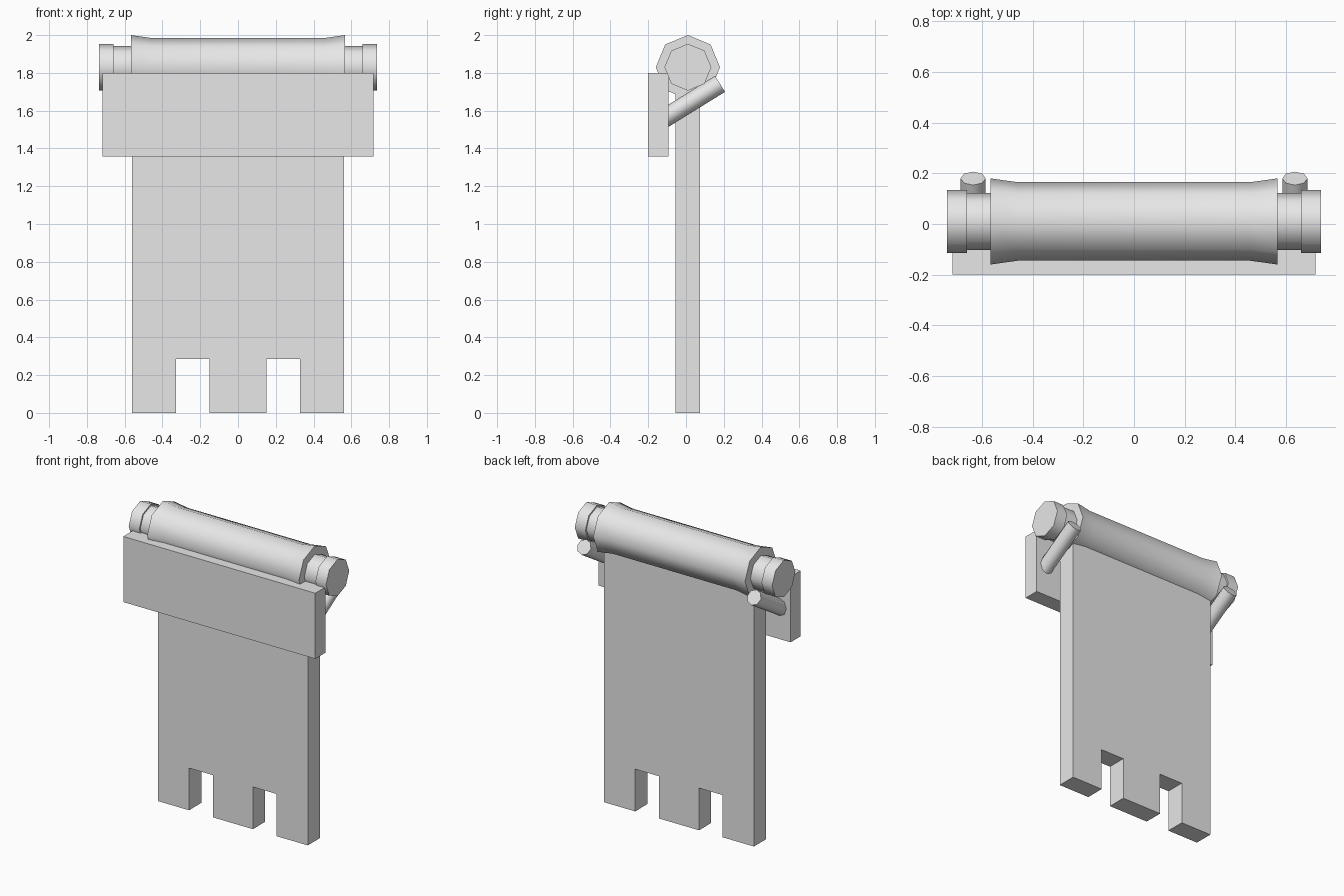
import bpy, bmesh, math
from mathutils import Matrix, Vector

cube = bpy.data.objects.get("Cube")
if cube:
    bpy.data.objects.remove(cube, do_unlink=True)

grey = bpy.data.materials.new("plain grey")
grey.use_nodes = True
COLOUR = (0.8, 0.8, 0.8, 1)
grey.diffuse_color = COLOUR
grey.node_tree.nodes["Principled BSDF"].inputs["Base Color"].default_value = COLOUR


def finish(name, bm):
    """Turn a bmesh into a smooth-shaded object with sharp corners."""
    bmesh.ops.recalc_face_normals(bm, faces=bm.faces)
    mesh = bpy.data.meshes.new(name)
    bm.to_mesh(mesh)
    bm.free()
    mesh.materials.append(grey)
    obj = bpy.data.objects.new(name, mesh)
    bpy.context.collection.objects.link(obj)
    bpy.ops.object.select_all(action="DESELECT")
    obj.select_set(True)
    bpy.context.view_layer.objects.active = obj
    bpy.ops.object.shade_smooth_by_angle(angle=math.radians(60))
    return obj


def lathe(name, profile, matrix, sides=8):
    """Spin (position, radius) pairs around the local x axis and cap the ends."""
    bm = bmesh.new()
    rings = []
    for x, r in profile:
        ring = []
        for i in range(sides):
            a = math.tau * i / sides
            ring.append(bm.verts.new(matrix @ Vector((x, r * math.cos(a), r * math.sin(a)))))
        rings.append(ring)
    for a, b in zip(rings, rings[1:]):
        for i in range(sides):
            j = (i + 1) % sides
            bm.faces.new((a[i], a[j], b[j], b[i]))
    bm.faces.new(rings[0])
    bm.faces.new(rings[-1])
    return finish(name, bm)


def slab(name, outline, y0, y1):
    """Extrude an x-z outline from y0 to y1."""
    bm = bmesh.new()
    face = bm.faces.new([bm.verts.new((x, y0, z)) for x, z in outline])
    new = bmesh.ops.extrude_face_region(bm, geom=[face])["geom"]
    moved = [v for v in new if isinstance(v, bmesh.types.BMVert)]
    bmesh.ops.translate(bm, verts=moved, vec=(0, y1 - y0, 0))
    return finish(name, bm)


# Hanging cloth with two square notches in the hem
half = [(0.15, 0), (0.15, 0.285), (0.327, 0.285), (0.327, 0), (0.56, 0), (0.56, 1.8)]
slab("cloth", half + [(-x, z) for x, z in reversed(half)], -0.055, 0.075)

# Board in front of the roll
slab("front_board", [(-0.717, 1.357), (0.717, 1.357), (0.717, 1.8), (-0.717, 1.8)], -0.2, -0.092)

# Rolled cloth with flared ends, and the rod through it
axis = Matrix.Translation((0, 0.01, 1.83))
lathe("cloth_roll", [(-0.567, 0.17), (-0.46, 0.155), (0.46, 0.155), (0.567, 0.17)], axis)
lathe("rod", [(-0.7, 0.113), (0.7, 0.113)], axis)

# End caps and slanted brackets on both sides
for side, s in (("left", 1), ("right", -1)):
    lathe(side + "_end_cap", [(s * 0.658, 0.124), (s * 0.737, 0.124)], axis)
    back, front = Vector((s * 0.635, 0.18, 1.742)), Vector((s * 0.635, -0.13, 1.55))
    along = front - back
    turn = along.to_track_quat("X", "Z").to_matrix().to_4x4()
    lathe(side + "_bracket", [(0, 0.05), (along.length, 0.05)], Matrix.Translation(back) @ turn)
